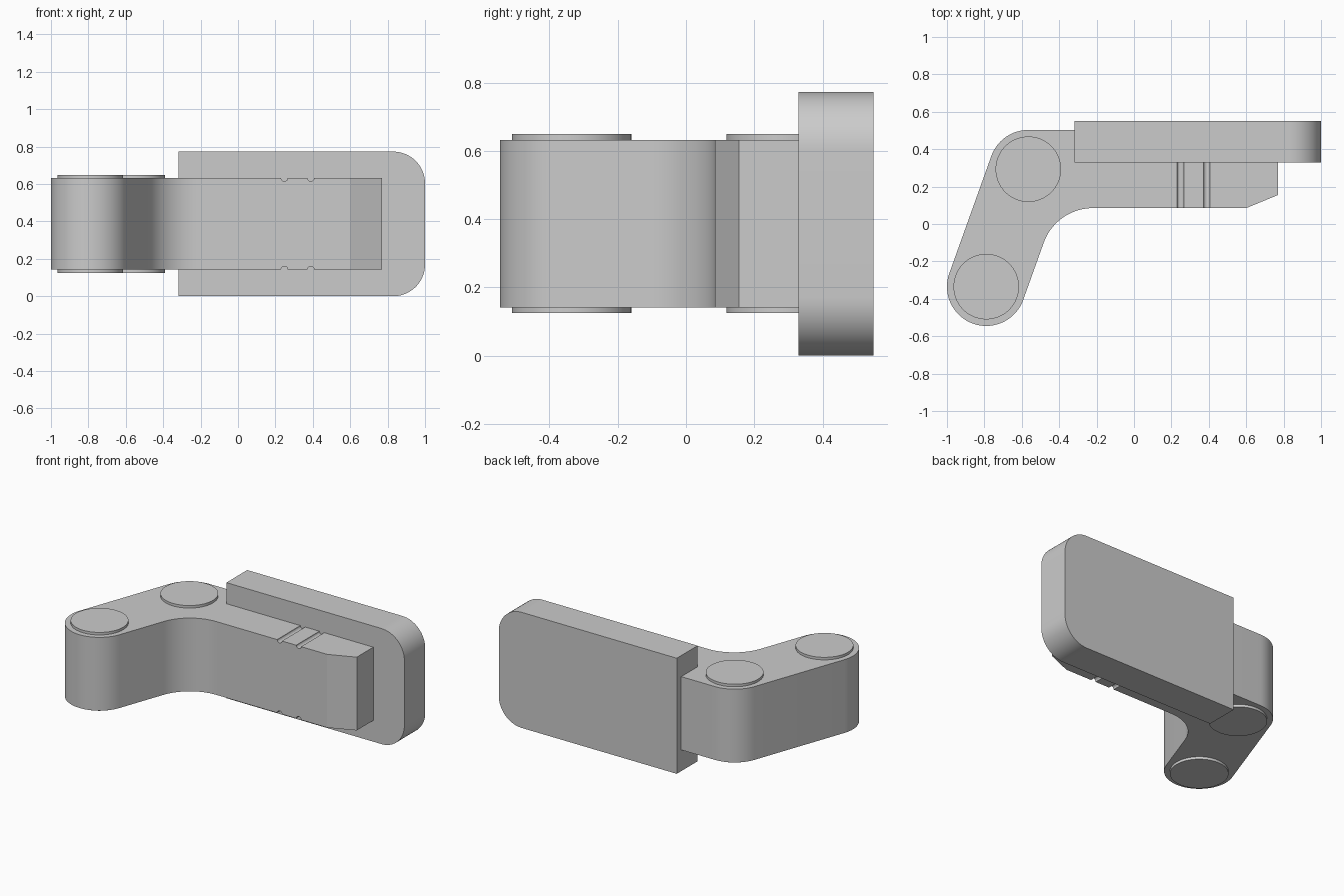
import bpy
import bmesh
from math import sin, cos, radians, pi
from mathutils import Vector, Matrix

if "Cube" in bpy.data.objects:
    bpy.data.objects.remove(bpy.data.objects["Cube"])


def arc(cx, cy, r, a0, a1, n):
    angles = [radians(a0 + (a1 - a0) * i / n) for i in range(n + 1)]
    return [(cx + r * cos(a), cy + r * sin(a)) for a in angles]


def add_object(name, bm):
    bmesh.ops.recalc_face_normals(bm, faces=bm.faces)
    mesh = bpy.data.meshes.new(name)
    bm.to_mesh(mesh)
    bm.free()
    obj = bpy.data.objects.new(name, mesh)
    bpy.context.collection.objects.link(obj)
    return obj


def extrude(name, points, direction):
    bm = bmesh.new()
    face = bm.faces.new([bm.verts.new(p) for p in points])
    top = bmesh.ops.extrude_face_region(bm, geom=[face], use_keep_orig=True)
    verts = [g for g in top["geom"] if isinstance(g, bmesh.types.BMVert)]
    bmesh.ops.translate(bm, verts=verts, vec=Vector(direction))
    return add_object(name, bm)


def cylinder(name, r, depth, location, segments, tilt=0):
    bm = bmesh.new()
    bmesh.ops.create_cone(bm, cap_ends=True, segments=segments, radius1=r,
                          radius2=r, depth=depth,
                          matrix=Matrix.Translation(location) @ Matrix.Rotation(tilt, 4, 'X'))
    return add_object(name, bm)


def smooth(obj):
    bpy.ops.object.select_all(action='DESELECT')
    obj.select_set(True)
    bpy.context.view_layer.objects.active = obj
    bpy.ops.object.shade_smooth_by_angle(angle=radians(19))


Z0, Z1 = 0.142, 0.632
PIVOTS = {"end": (-0.79, -0.335), "elbow": (-0.565, 0.293)}

# Back plate with two rounded corners
plate = [(-0.317, 0), *arc(0.83, 0.17, 0.17, -90, 0, 16),
         *arc(0.83, 0.603, 0.17, 0, 90, 16), (-0.317, 0.773)]
smooth(extrude("back_plate", [(x, 0.33, z) for x, z in plate], (0, 0.22, 0)))

# Bent arm with round end, inner fillet and chamfered tip
profile = (arc(*PIVOTS["end"], 0.21, 160.4, 340.4, 36)
           + arc(-0.22, -0.194, 0.279, 160.4, 90, 18)
           + [(0.6, 0.085), (0.77, 0.155), (0.77, 0.33), (-0.317, 0.33), (-0.317, 0.503)]
           + arc(*PIVOTS["elbow"], 0.21, 90, 160.4, 16))
arm = extrude("bent_arm", [(x, y, Z0) for x, y in profile], (0, 0, Z1 - Z0))

# Small grooves across the top and bottom of the arm
for x in (0.248, 0.389):
    for z in (Z0, Z1):
        cutter = cylinder("groove_cutter", 0.018, 0.4, (x, 0.2, z), 16, pi / 2)
        cutter.hide_render = True
        mod = arm.modifiers.new("groove", 'BOOLEAN')
        mod.operation = 'DIFFERENCE'
        mod.solver = 'EXACT'
        mod.object = cutter
        bpy.context.view_layer.objects.active = arm
        bpy.ops.object.modifier_apply(modifier=mod.name)
        bpy.data.objects.remove(cutter)
smooth(arm)

# Pivot caps standing slightly proud on both faces
for label, (px, py) in PIVOTS.items():
    for side, z in (("bottom", Z0), ("top", Z1)):
        smooth(cylinder(f"{label}_cap_{side}", 0.175, 0.034, (px, py, z), 64))
